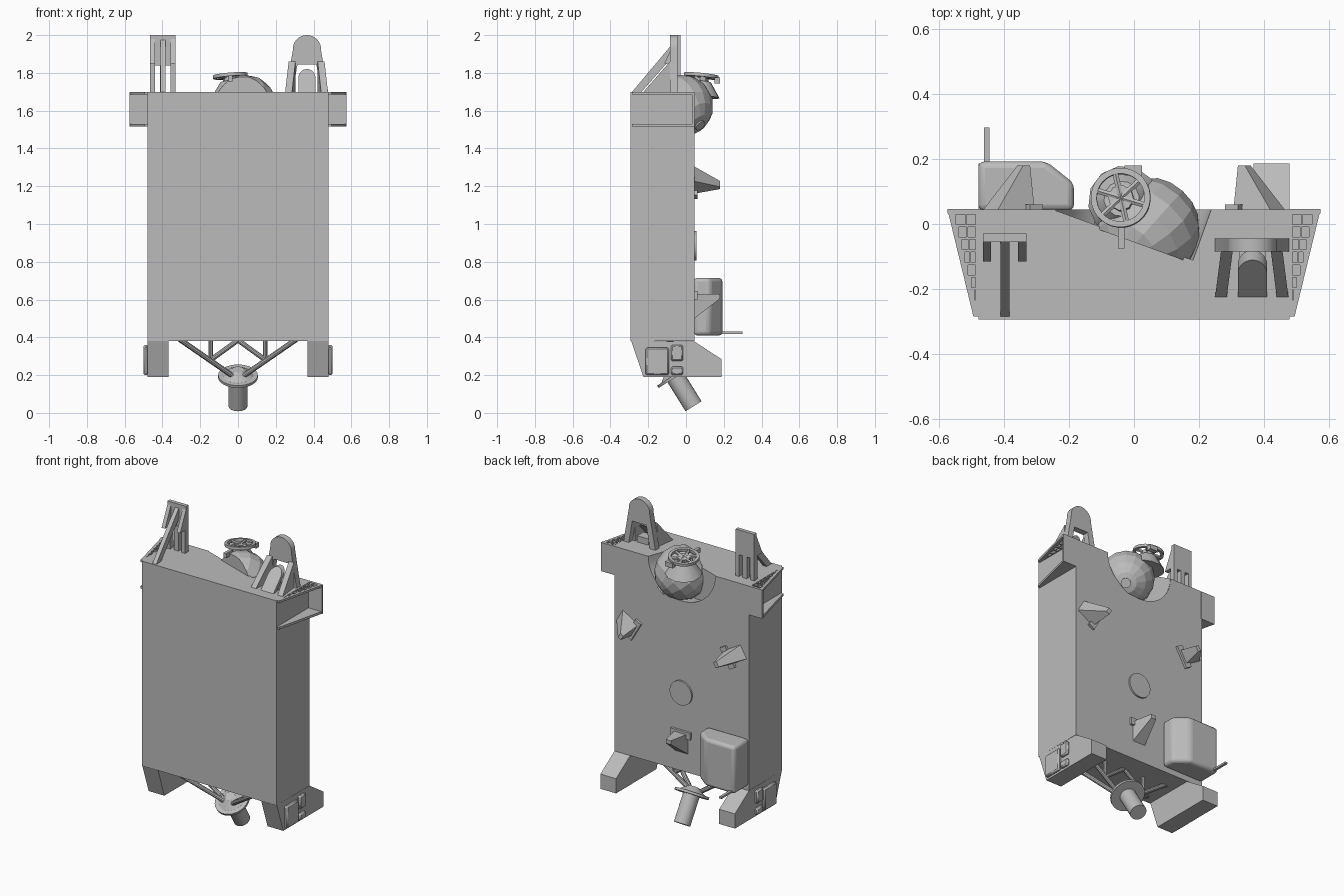
import bpy, bmesh, math
from mathutils import Vector, Matrix

old = bpy.data.objects.get("Cube")
if old:
    bpy.data.objects.remove(old, do_unlink=True)

grey = bpy.data.materials.new("plain grey")
grey.use_nodes = True
COLOR = (0.5, 0.5, 0.5, 1)
grey.diffuse_color = COLOR
grey.node_tree.nodes["Principled BSDF"].inputs["Base Color"].default_value = COLOR


def finish(name, bm):
    bmesh.ops.recalc_face_normals(bm, faces=bm.faces)
    me = bpy.data.meshes.new(name)
    bm.to_mesh(me)
    bm.free()
    me.materials.append(grey)
    ob = bpy.data.objects.new(name, me)
    bpy.context.collection.objects.link(ob)
    return ob


def box(name, x0, x1, y0, y1, z0, z1):
    bm = bmesh.new()
    bmesh.ops.create_cube(bm, size=1)
    for v in bm.verts:
        v.co = ((x0, x1)[v.co.x > 0], (y0, y1)[v.co.y > 0], (z0, z1)[v.co.z > 0])
    return finish(name, bm)


def prism(name, pts, axis, a, b):
    """Extrude a 2D outline along x, y or z from a to b."""
    place = {"x": lambda p, t: (t, p[0], p[1]), "y": lambda p, t: (p[0], t, p[1]),
             "z": lambda p, t: (p[0], p[1], t)}[axis]
    bm = bmesh.new()
    f = bm.faces.new([bm.verts.new(place(p, a)) for p in pts])
    top = bmesh.ops.extrude_face_region(bm, geom=[f])["geom"]
    shift = Vector(place((0, 0), b - a))
    bmesh.ops.translate(bm, vec=shift, verts=[g for g in top if isinstance(g, bmesh.types.BMVert)])
    return finish(name, bm)


def rod(name, p, q, r, r2=None, sides=24):
    p, q = Vector(p), Vector(q)
    bm = bmesh.new()
    bmesh.ops.create_cone(bm, cap_ends=True, segments=sides, radius1=r,
                          radius2=r if r2 is None else r2, depth=(q - p).length)
    rot = (q - p).to_track_quat("Z", "Y").to_matrix().to_4x4()
    bm.transform(Matrix.Translation((p + q) / 2) @ rot)
    return finish(name, bm)


def cut(ob, cutter):
    cutter.hide_render = True
    m = ob.modifiers.new("cut", "BOOLEAN")
    m.operation, m.solver, m.object = "DIFFERENCE", "EXACT", cutter
    dg = bpy.context.evaluated_depsgraph_get()
    me = bpy.data.meshes.new_from_object(ob.evaluated_get(dg))
    ob.modifiers.clear()
    ob.data = me
    bpy.data.objects.remove(cutter, do_unlink=True)


def arc(cx, cz, r, a0, a1, n=16):
    return [(cx + r * math.cos(math.radians(a0 + (a1 - a0) * i / n)),
             cz + r * math.sin(math.radians(a0 + (a1 - a0) * i / n))) for i in range(n + 1)]


# Main body with round sockets and the tilted port pocket
body = box("main_body", -.48, .48, -.295, .045, .38, 1.7)
axis = Vector((.34, .94, 0)).normalized()
floor = Vector((-.03, -.035, 1.7))
cut(body, rod("pocket_cutter", floor, floor + axis * .5, .225, sides=48))
for x, z in ((-.385, 1.585), (.38, .6)):
    cut(body, rod("socket_cutter", (x, -.1, z), (x, .2, z), .075))
cut(body, rod("centre_cutter", (0, -.1, .885), (0, .2, .885), .045))
for s in (-1, 1):
    cut(body, rod("side_cutter", (s * .38, -.13, 1.08), (s * .6, -.13, 1.08), .05))

ring = rod("centre_socket_ring", (0, .04, .885), (0, .056, .885), .078, sides=32)
cut(ring, rod("ring_cutter", (0, 0, .885), (0, .2, .885), .045))

for s in (-1, 1):
    # Side wings: perforated walkway, floor plate and rear plate
    outer = lambda y: .495 + (y + .285) * .08 / .33
    wedge = [(s * .475, -.285), (s * .495, -.285), (s * .575, .045), (s * .475, .045)]
    prism("wing_floor", wedge, "z", 1.515, 1.53)
    prism("wing_rear_plate", [(s * .475, 1.515), (s * .575, 1.515), (s * .575, 1.7), (s * .475, 1.7)],
          "y", .033, .046)
    deck = prism("wing_walkway", wedge, "z", 1.686, 1.7)
    for i in range(7):
        y0 = -.235 + i * .039
        y1 = y0 + .031
        span = outer(y0) - .01 - .488
        cols = 2 if span > .035 else 1
        for c in range(cols):
            w = span / cols
            a = .488 + c * w
            cut(deck, box("deck_cutter", *sorted((s * a, s * (a + w - .005))), y0, y1, 1.6, 1.8))

    # Feet with latch blocks on the outer side
    x0, x1 = sorted((s * .368, s * .48))
    prism("foot", [(-.29, .38), (-.225, .19), (.187, .19), (.187, .285), (.045, .378)], "x", x0, x1)
    x0, x1 = sorted((s * .475, s * .5))
    for y0, y1, z0, z1 in ((-.215, -.09, .2, .345), (-.08, -.015, .2, .245), (-.08, -.015, .275, .36)):
        b = box("foot_latch", x0, x1, y0, y1, z0, z1)
        bv = b.modifiers.new("bevel", "BEVEL")
        bv.width = .008

    # Truss struts under the body
    for y in (-.08, -.25):
        rod("long_strut", (s * .02, -.09, .19), (s * .31, y, .39), .014, sides=10)
    rod("post_strut", (s * .145, -.09, .28), (s * .145, -.09, .39), .012, sides=10)
    rod("inner_strut", (s * .145, -.09, .28), (0, -.09, .385), .013, sides=10)

# Tilted thruster with its flange
tip = Vector((0, .04, .035))
up = Vector((0, -.53, .85)).normalized()
rod("thruster_barrel", tip, tip + up * .2, .05)
rod("thruster_flange", tip + up * .18, tip + up * .195, .105, sides=32)
rod("thruster_neck", tip + up * .195, tip + up * .23, .08, .03)

# Main lifting lug
lug = prism("lifting_lug", [(.25, 1.7), (.29, 1.7), (.315, 1.845), (.415, 1.845), (.44, 1.7), (.477, 1.7)]
            + arc(.365, 1.925, .075, -5, 185), "y", -.085, -.045)
cut(lug, rod("eye_cutter", (.365, -.3, 1.925), (.365, .1, 1.925), .05, sides=32))
for x, lean in ((.25, .018), (.44, -.018)):
    g = prism("lug_gusset", [(-.225, 1.7), (-.085, 1.7), (-.085, 1.86)], "x", x, x + .036)
    for v in g.data.vertices:
        v.co.x += lean * (v.co.y + .225) / .14

# Small sloped lug between the gussets
small = prism("sloped_lug", [(.32, 1.69)] + [(.41, 1.69)] + arc(.365, 1.775, .045, 0, 180), "y", -.225, -.195)
for v in small.data.vertices:
    v.co.y += (v.co.z - 1.7) * .95
hole = rod("small_eye_cutter", (.365, -.4, 1.775), (.365, .1, 1.775), .027)
cut(small, hole)
prism("sloped_lug_web", [(-.18, 1.7), (-.08, 1.7), (-.08, 1.74), (-.145, 1.74)], "x", .325, .405)

# Tall guide bracket
box("bracket_back_plate", -.465, -.332, -.055, -.03, 1.84, 2)
for x in (-.465, -.357):
    box("bracket_post", x, x + .025, -.065, -.03, 1.69, 1.85)
    prism("bracket_cheek", [(-.115, 1.85), (-.05, 1.85), (-.05, 1.99)], "x", x, x + .025)
box("bracket_middle_post", -.413, -.383, -.06, -.03, 1.69, 1.86)
prism("bracket_diagonal", [(-.285, 1.7), (-.235, 1.7), (-.05, 1.91), (-.05, 1.98)], "x", -.411, -.384)

# Domed port, clipped by the pocket floor
centre = Vector((.04, -.02, 1.625))
pole = Vector((.09, .1, -.11)).normalized()
bm = bmesh.new()
bmesh.ops.create_uvsphere(bm, u_segments=16, v_segments=8, radius=.165)
bm.transform(Matrix.Translation(centre) @ pole.to_track_quat("Z", "Y").to_matrix().to_4x4())
bmesh.ops.bisect_plane(bm, geom=bm.verts[:] + bm.edges[:] + bm.faces[:], plane_co=floor - axis * .01,
                       plane_no=axis, clear_inner=True)
bmesh.ops.holes_fill(bm, edges=[e for e in bm.edges if e.is_boundary])
finish("port_dome", bm)
rod("dome_cap", centre + pole * .155, centre + pole * .168, .03, sides=12)

# Hatch ring on the dome, with hub, spokes and handle
hub = Vector((-.04, .08, 1.775))
n = Vector((-.08, .1, 1)).normalized()
rim = rod("hatch_ring", hub, hub + n * .018, .092, sides=32)
cut(rim, rod("rim_cutter", hub - n * .1, hub + n * .1, .074, sides=32))
rod("hatch_neck", hub - n * .1, hub - n * .02, .11, .055, sides=12)
rod("hatch_hub", hub - n * .03, hub + n * .012, .04, sides=8)
side = n.cross(Vector((.3, 1, 0))).normalized()
for a in (0, 60, 120):
    d = Matrix.Rotation(math.radians(a), 3, n) @ side * .082
    rod("hatch_spoke", hub + n * .006 - d, hub + n * .006 + d, .01, sides=6)
box("hatch_handle", -.05, -.03, -.075, -.01, 1.755, 1.785)
box("hatch_hinge", -.03, .025, .15, .18, 1.745, 1.775)

# Three guide petals around the rear face, pointing at the centre
for ang in (30, 150, 270):
    d = Vector((math.cos(math.radians(ang)), 0, math.sin(math.radians(ang))))
    turn = Matrix.Translation(Vector((0, 0, 1.01)) + d * .43) @ Matrix.Rotation(
        -math.radians(ang + 90), 4, "Y")
    fin = prism("guide_petal", [(.045, -.08), (.18, .025), (.18, .05), (.045, .05)], "x", -.045, .045)
    for v in fin.data.vertices:
        v.co.x *= 1 - (v.co.y - .045) * 4.5
    plate = box("guide_base", -.07, .07, .04, .06, .02, .065)
    for ob in (fin, plate):
        ob.data.transform(turn)

# Equipment box with a whip aerial
pack = prism("equipment_box", [(-.48, .04), (-.48, .193), (-.27, .193), (-.185, .125), (-.185, .04)],
             "z", .41, .715)
b = pack.modifiers.new("bevel", "BEVEL")
b.width, b.segments = .02, 3
box("aerial", -.462, -.445, .18, .298, .418, .43)

# Smooth the round parts while keeping edges sharp
for ob in bpy.context.scene.objects:
    ob.select_set(ob.type == "MESH" and ob.name != "port_dome")
bpy.context.view_layer.objects.active = body
bpy.ops.object.shade_smooth_by_angle(angle=math.radians(31))
